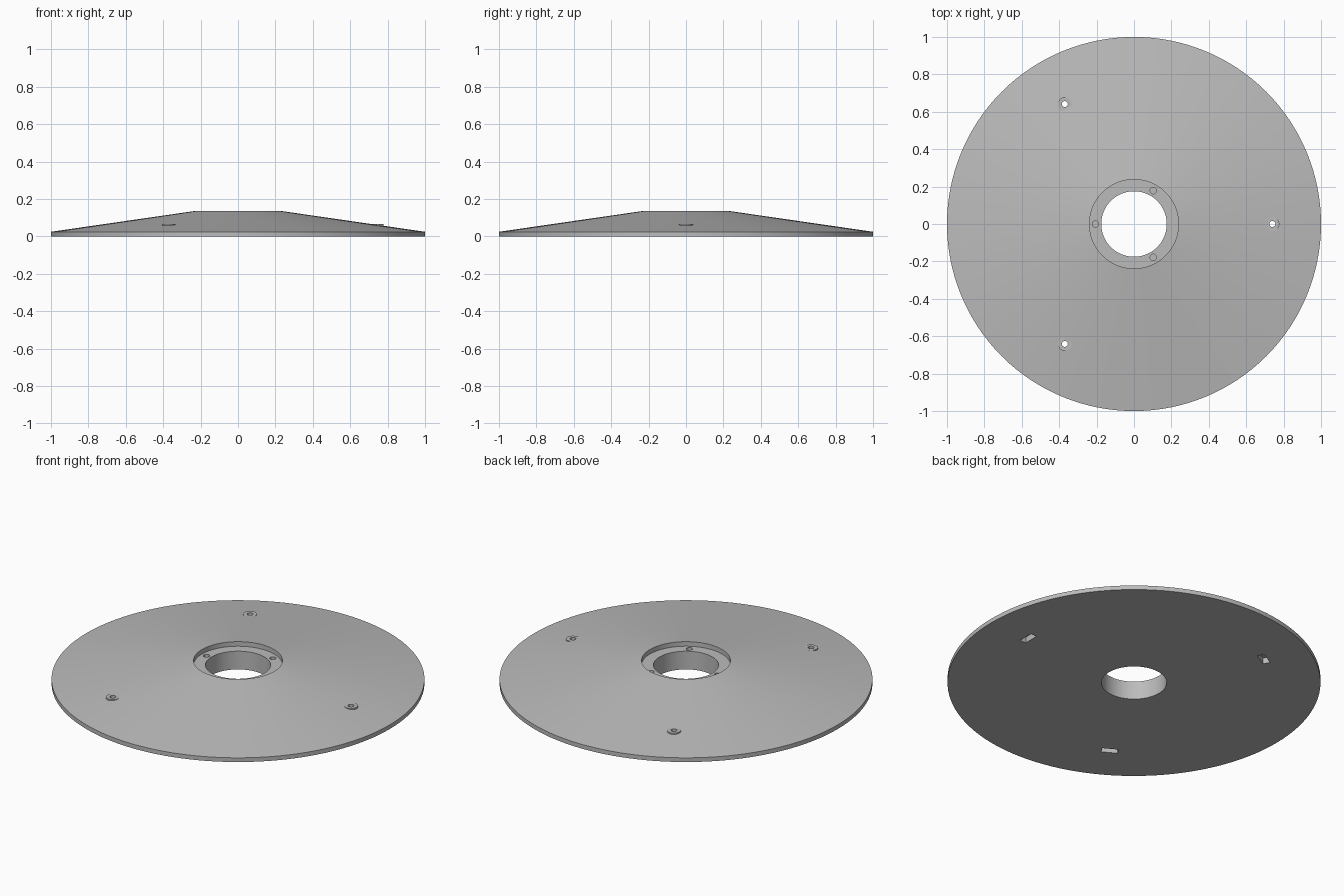
import bpy, bmesh
from math import cos, sin, pi, radians
from mathutils import Matrix

cube = bpy.data.objects.get("Cube")
if cube:
    bpy.data.objects.remove(cube, do_unlink=True)

grey = bpy.data.materials.new("plain grey")
grey.use_nodes = True
COLOUR = (0.5, 0.5, 0.5, 1)
grey.diffuse_color = COLOUR
grey.node_tree.nodes["Principled BSDF"].inputs["Base Color"].default_value = COLOUR


def add_object(name, bm):
    bmesh.ops.recalc_face_normals(bm, faces=bm.faces)
    mesh = bpy.data.meshes.new(name)
    bm.to_mesh(mesh)
    bm.free()
    mesh.materials.append(grey)
    obj = bpy.data.objects.new(name, mesh)
    bpy.context.collection.objects.link(obj)
    return obj


def lathe(name, profile, segments=128):
    """Closed ring made by turning a profile of (radius, z) about z."""
    bm = bmesh.new()
    rings = [[bm.verts.new((r * cos(2 * pi * i / segments), r * sin(2 * pi * i / segments), z))
              for i in range(segments)] for r, z in profile]
    for a, b in zip(rings, rings[1:] + rings[:1]):
        for i in range(segments):
            j = (i + 1) % segments
            bm.faces.new((a[i], a[j], b[j], b[i]))
    return add_object(name, bm)


def spot(radius, degrees):
    return Matrix.Rotation(radians(degrees), 4, "Z") @ Matrix.Translation((radius, 0, 0))


def cylinder(name, place, r, z0, z1, segments=32):
    bm = bmesh.new()
    bmesh.ops.create_cone(bm, cap_ends=True, segments=segments, radius1=r, radius2=r, depth=z1 - z0,
                          matrix=place @ Matrix.Translation((0, 0, (z0 + z1) / 2)))
    return add_object(name, bm)


def box(name, place, size_x, size_y, z0, z1):
    bm = bmesh.new()
    bmesh.ops.create_cube(bm, size=1, matrix=place @ Matrix.Translation((0, 0, (z0 + z1) / 2))
                          @ Matrix.Diagonal((size_x, size_y, z1 - z0, 1)))
    return add_object(name, bm)


def combine(target, other, operation):
    """Apply a boolean and remove the helper."""
    other.hide_render = True
    mod = target.modifiers.new("cut", "BOOLEAN")
    mod.operation = operation
    mod.solver = "EXACT"
    mod.object = other
    bpy.context.view_layer.objects.active = target
    bpy.ops.object.modifier_apply(modifier=mod.name)
    bpy.data.objects.remove(other, do_unlink=True)


# Conical disc with a straight rim, a stepped recess and a central bore
disc = lathe("conical_disc", [(0.175, 0), (1, 0), (1, 0.025), (0.238, 0.135),
                              (0.238, 0.108), (0.175, 0.108)])

# Three flat bosses, each with a through hole and a slot underneath
for angle in (0, 120, 240):
    place = spot(0.74, angle)
    combine(disc, cylinder("boss", place, 0.037, 0.03, 0.066), "UNION")
    combine(disc, box("slot_cutter", place, 0.04, 0.09, -0.05, 0.035), "DIFFERENCE")
    combine(disc, cylinder("bolt_hole_cutter", place, 0.016, -0.05, 0.2), "DIFFERENCE")

# Three blind holes in the recess ledge
for angle in (60, 180, 300):
    combine(disc, cylinder("ledge_hole_cutter", spot(0.206, angle), 0.017, 0.05, 0.2), "DIFFERENCE")

bpy.ops.object.select_all(action="DESELECT")
disc.select_set(True)
bpy.context.view_layer.objects.active = disc
bpy.ops.object.shade_smooth_by_angle(angle=radians(5))
